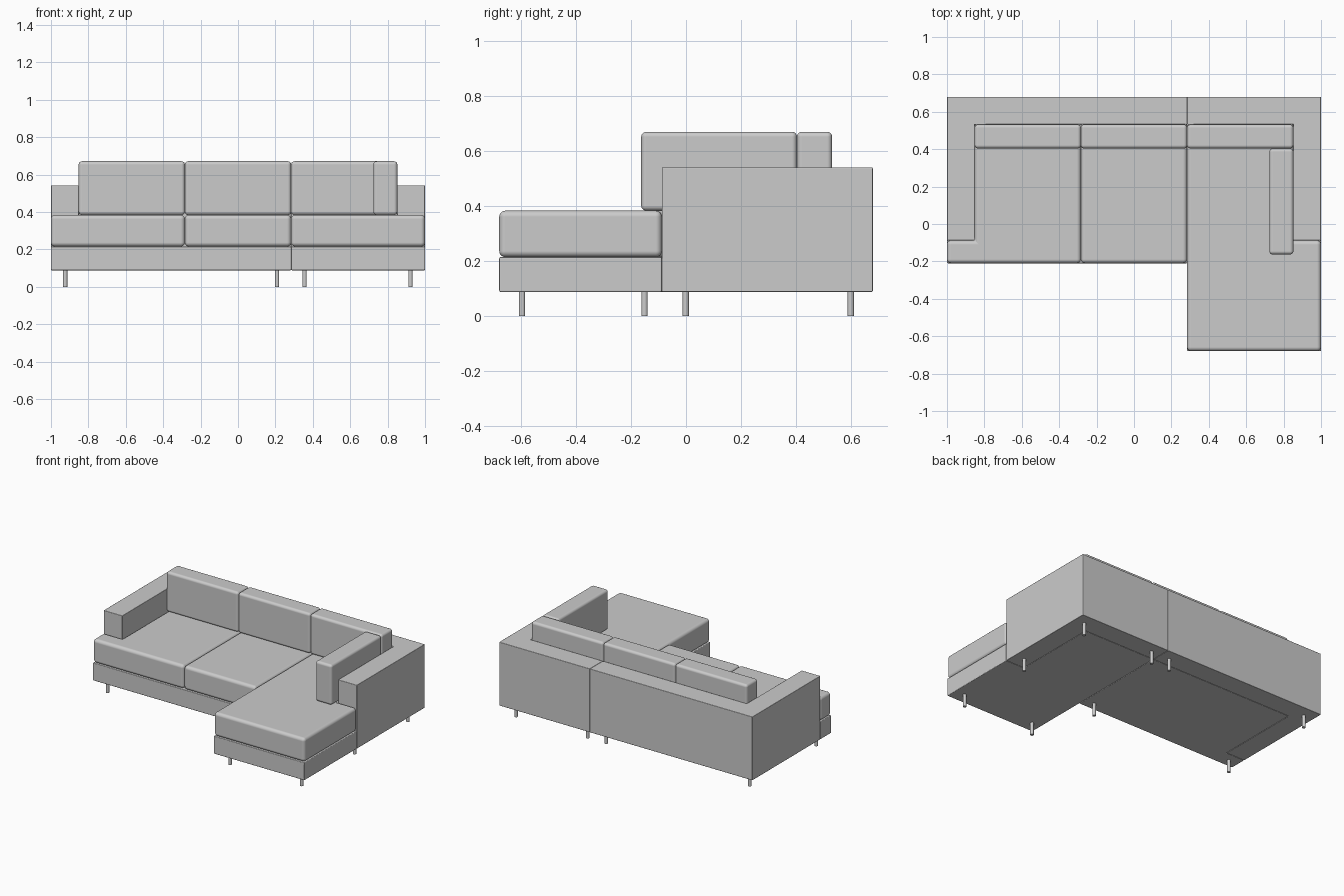
import bpy, bmesh

if "Cube" in bpy.data.objects:
    bpy.data.objects.remove(bpy.data.objects["Cube"])

# Shared levels and lines of the sofa
BACK, BACK_IN, ARM_FRONT = 0.68, 0.532, -0.088
ARM_IN, SPLIT = 0.852, 0.284
Z_BASE, Z_SEAT, Z_CUSHION, Z_ARM, Z_TOP = 0.088, 0.215, 0.384, 0.542, 0.671


def prism(name, pts, z0, z1, radius, segments):
    """Extrude a footprint upward and round its edges."""
    bm = bmesh.new()
    face = bm.faces.new([bm.verts.new((x, y, z0)) for x, y in pts])
    top = bmesh.ops.extrude_face_region(bm, geom=[face])
    verts = [g for g in top["geom"] if isinstance(g, bmesh.types.BMVert)]
    bmesh.ops.translate(bm, verts=verts, vec=(0, 0, z1 - z0))
    bmesh.ops.recalc_face_normals(bm, faces=bm.faces)
    for f in bm.faces:
        f.smooth = True
    mesh = bpy.data.meshes.new(name)
    bm.to_mesh(mesh)
    bm.free()
    obj = bpy.data.objects.new(name, mesh)
    bpy.context.collection.objects.link(obj)
    bev = obj.modifiers.new("rounding", "BEVEL")
    bev.width, bev.segments = radius, segments
    bev.limit_method = "ANGLE"
    bev.harden_normals = True
    return obj


def rect(x0, x1, y0, y1):
    return [(x0, y0), (x1, y0), (x1, y1), (x0, y1)]


def l_seat(side, inner, front):
    """Footprint that widens to the outer side in front of the arm."""
    return [(inner, front), (side, front), (side, ARM_FRONT),
            (side * ARM_IN, ARM_FRONT), (side * ARM_IN, BACK_IN), (inner, BACK_IN)]


# Two units: sofa on the left, chaise on the right
for label, side, seat_inner, front in (("sofa", -1, -SPLIT, -0.21),
                                       ("chaise", 1, SPLIT, -0.68)):
    # Arm and back frame in one L
    frame = [(side, ARM_FRONT), (side, BACK), (SPLIT, BACK), (SPLIT, BACK_IN),
             (side * ARM_IN, BACK_IN), (side * ARM_IN, ARM_FRONT)]
    prism(label + "_arm_and_back", frame, Z_BASE, Z_ARM, 0.004, 2)
    # Base and outer seat cushion
    prism(label + "_base", l_seat(side, SPLIT, front), Z_BASE, Z_SEAT, 0.005, 2)
    prism(label + "_seat_cushion", l_seat(side, seat_inner, front),
          Z_SEAT, Z_CUSHION, 0.022, 5)

# Middle seat cushion
prism("middle_seat_cushion", rect(-SPLIT, SPLIT, -0.21, BACK_IN),
      Z_SEAT, Z_CUSHION, 0.022, 5)

# Back cushions
edges = [-ARM_IN, -SPLIT, SPLIT, ARM_IN]
for name, x0, x1 in zip(("left", "middle", "right"), edges, edges[1:]):
    prism(name + "_back_cushion", rect(x0, x1, 0.404, BACK_IN),
          Z_CUSHION, Z_TOP, 0.018, 5)

# Side cushion against the chaise arm
prism("side_cushion", rect(0.724, ARM_IN, -0.163, 0.404),
      Z_CUSHION, Z_TOP, 0.018, 5)

# Legs
legs = [(-0.924, -0.151), (0.209, -0.151), (-0.924, 0.6), (0.209, 0.6),
        (0.356, -0.597), (0.922, -0.597), (0.922, -0.001), (0.356, 0.6), (0.922, 0.6)]
for i, (x, y) in enumerate(legs, 1):
    bpy.ops.mesh.primitive_cylinder_add(vertices=24, radius=0.0115, depth=Z_BASE + 0.004,
                                        location=(x, y, (Z_BASE + 0.004) / 2))
    bpy.context.object.name = f"leg_{i}"
    bpy.ops.object.shade_smooth_by_angle()
